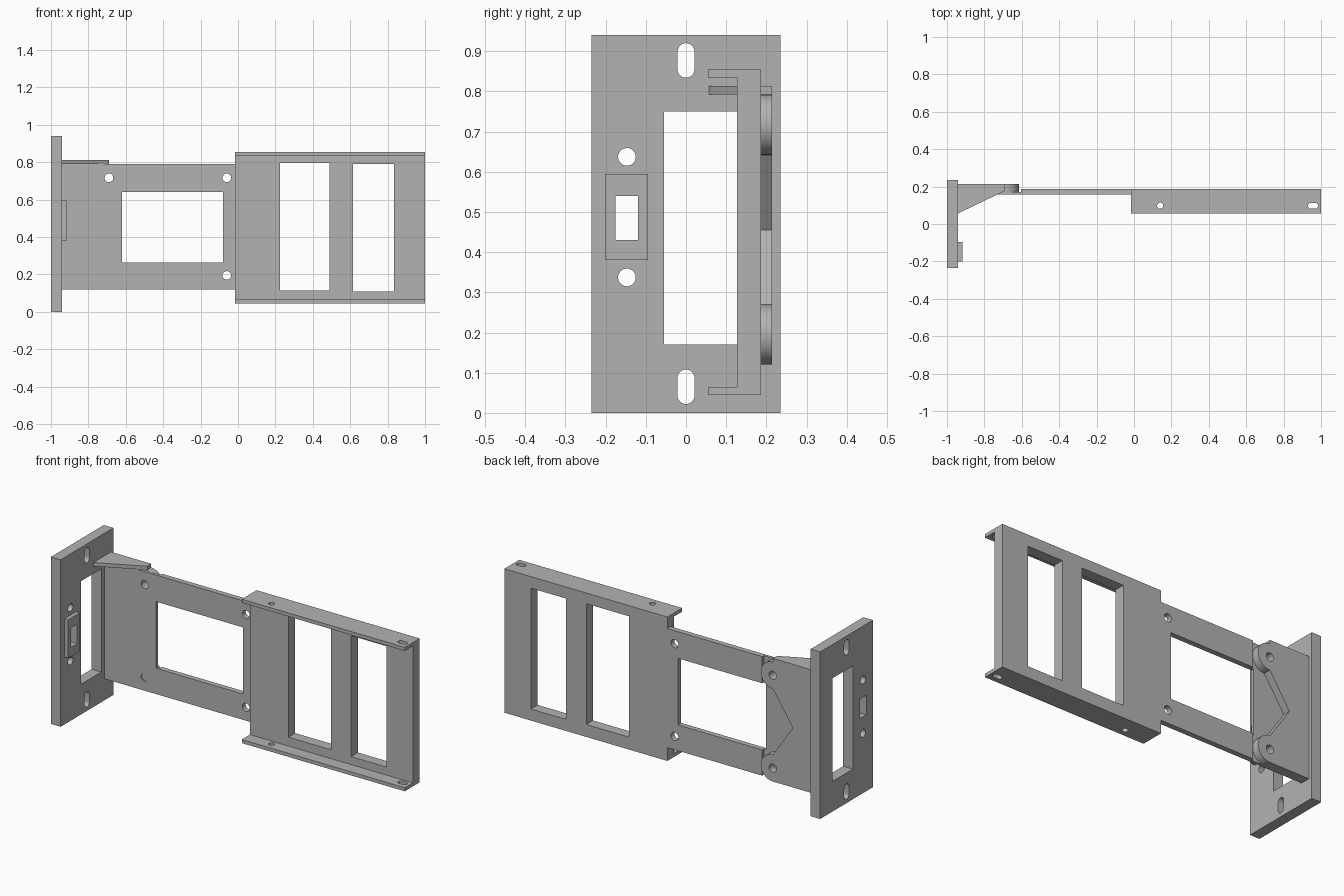
import bpy, bmesh
from math import sin, cos, pi, radians

if "Cube" in bpy.data.objects:
    bpy.data.objects.remove(bpy.data.objects["Cube"], do_unlink=True)

steel = bpy.data.materials.new("grey steel")
steel.use_nodes = True
grey = (0.45, 0.45, 0.45, 1)
steel.diffuse_color = grey
steel.node_tree.nodes["Principled BSDF"].inputs["Base Color"].default_value = grey


def rect(u0, u1, v0, v1):
    return [(u0, v0), (u1, v0), (u1, v1), (u0, v1)]


def arc(u, v, r, start, end, n=16):
    angles = [start + (end - start) * i / n for i in range(n + 1)]
    return [(u + r * cos(a), v + r * sin(a)) for a in angles]


def circle(u, v, r):
    return arc(u, v, r, 0, 2 * pi, 32)[:-1]


def slot(u, v, r, half, upright=True):
    # Rounded slot, half is the distance from its middle to each arc centre
    if upright:
        return arc(u, v + half, r, 0, pi) + arc(u, v - half, r, pi, 2 * pi)
    return arc(u + half, v, r, -pi / 2, pi / 2) + arc(u - half, v, r, pi / 2, 1.5 * pi)


def slab(name, axis, low, high, outline, holes=()):
    # Filled outline with holes, extruded from low to high along the axis
    curve = bpy.data.curves.new(name, "CURVE")
    curve.dimensions = "2D"
    curve.fill_mode = "BOTH"
    curve.extrude = (high - low) / 2
    for loop in [outline, *holes]:
        spline = curve.splines.new("POLY")
        spline.points.add(len(loop) - 1)
        for point, (u, v) in zip(spline.points, loop):
            point.co = (u, v, 0, 1)
        spline.use_cyclic_u = True
    helper = bpy.data.objects.new(name + " profile", curve)
    bpy.context.scene.collection.objects.link(helper)
    graph = bpy.context.evaluated_depsgraph_get()
    mesh = bpy.data.meshes.new_from_object(helper.evaluated_get(graph))
    bpy.data.objects.remove(helper, do_unlink=True)
    bpy.data.curves.remove(curve)

    bm = bmesh.new()
    bm.from_mesh(mesh)
    bmesh.ops.remove_doubles(bm, verts=bm.verts, dist=0.0001)
    for vert in bm.verts:
        u, v, w = vert.co
        w += (low + high) / 2
        vert.co = {"x": (w, u, v), "y": (u, w, v), "z": (u, v, w)}[axis]
    bmesh.ops.recalc_face_normals(bm, faces=bm.faces)
    bm.to_mesh(mesh)
    bm.free()
    mesh.name = name
    mesh.materials.clear()
    mesh.materials.append(steel)
    obj = bpy.data.objects.new(name, mesh)
    bpy.context.scene.collection.objects.link(obj)
    bpy.ops.object.select_all(action="DESELECT")
    obj.select_set(True)
    bpy.context.view_layer.objects.active = obj
    bpy.ops.object.shade_smooth_by_angle(angle=radians(30))
    return obj


# Mounting plate with its window, slots and latch opening
latch_hole = rect(-0.175, -0.12, 0.43, 0.54)
slab("mounting_plate", "x", -1, -0.94, rect(-0.235, 0.235, 0, 0.94), [
    rect(-0.055, 0.127, 0.17, 0.75),
    slot(0, 0.877, 0.021, 0.022), slot(0, 0.065, 0.021, 0.022),
    circle(-0.147, 0.637, 0.022), circle(-0.147, 0.337, 0.022), latch_hole])
slab("latch_frame", "x", -0.94, -0.917, rect(-0.2, -0.095, 0.38, 0.595), [latch_hole])

# Hinge bracket with two round ears and a notch between them
pivot_x, low_z, high_z = -0.69, 0.195, 0.717
ears = (arc(pivot_x, low_z, 0.075, -pi / 2, pi / 2) + [(-0.815, 0.455)]
        + arc(pivot_x, high_z, 0.075, -pi / 2, pi / 2))
slab("hinge_bracket", "y", 0.172, 0.214, [(-0.94, 0.12)] + ears + [(-0.94, 0.792)],
     [circle(pivot_x, z, 0.023) for z in (low_z, high_z)])
slab("bracket_gusset", "z", 0.792, 0.813,
     [(-0.94, 0.057), (-0.70, 0.172), (-0.69, 0.18), (-0.69, 0.214), (-0.94, 0.214)])

# Swing arm: full-length front sheet and a thicker back beyond the ears
end_holes = [circle(-0.06, z, 0.023) for z in (low_z, high_z)]
slab("arm_sheet", "y", 0.157, 0.172, rect(-0.94, -0.015, 0.12, 0.79),
     [rect(-0.62, -0.08, 0.265, 0.64)] + end_holes
     + [circle(pivot_x, z, 0.023) for z in (low_z, high_z)])
slab("arm_back", "y", 0.172, 0.187,
     [(-0.605, 0.12), (-0.015, 0.12), (-0.015, 0.79), (-0.605, 0.79),
      (-0.605, 0.64), (-0.08, 0.64), (-0.08, 0.265), (-0.605, 0.265)], end_holes)
slab("lower_pivot_pin", "y", 0.162, 0.172, circle(pivot_x, low_z, 0.023))

# Channel frame: thick web with two windows, and top and bottom flanges
slab("channel_web", "y", 0.127, 0.187, rect(-0.015, 1, 0.045, 0.855),
     [rect(0.225, 0.49, 0.115, 0.795), rect(0.615, 0.835, 0.11, 0.79)])
for name, z in (("bottom_flange", 0.045), ("top_flange", 0.835)):
    slab(name, "z", z, z + 0.02, rect(-0.015, 1, 0.055, 0.127),
         [circle(0.14, 0.098, 0.016), slot(0.957, 0.098, 0.015, 0.012, False)])
